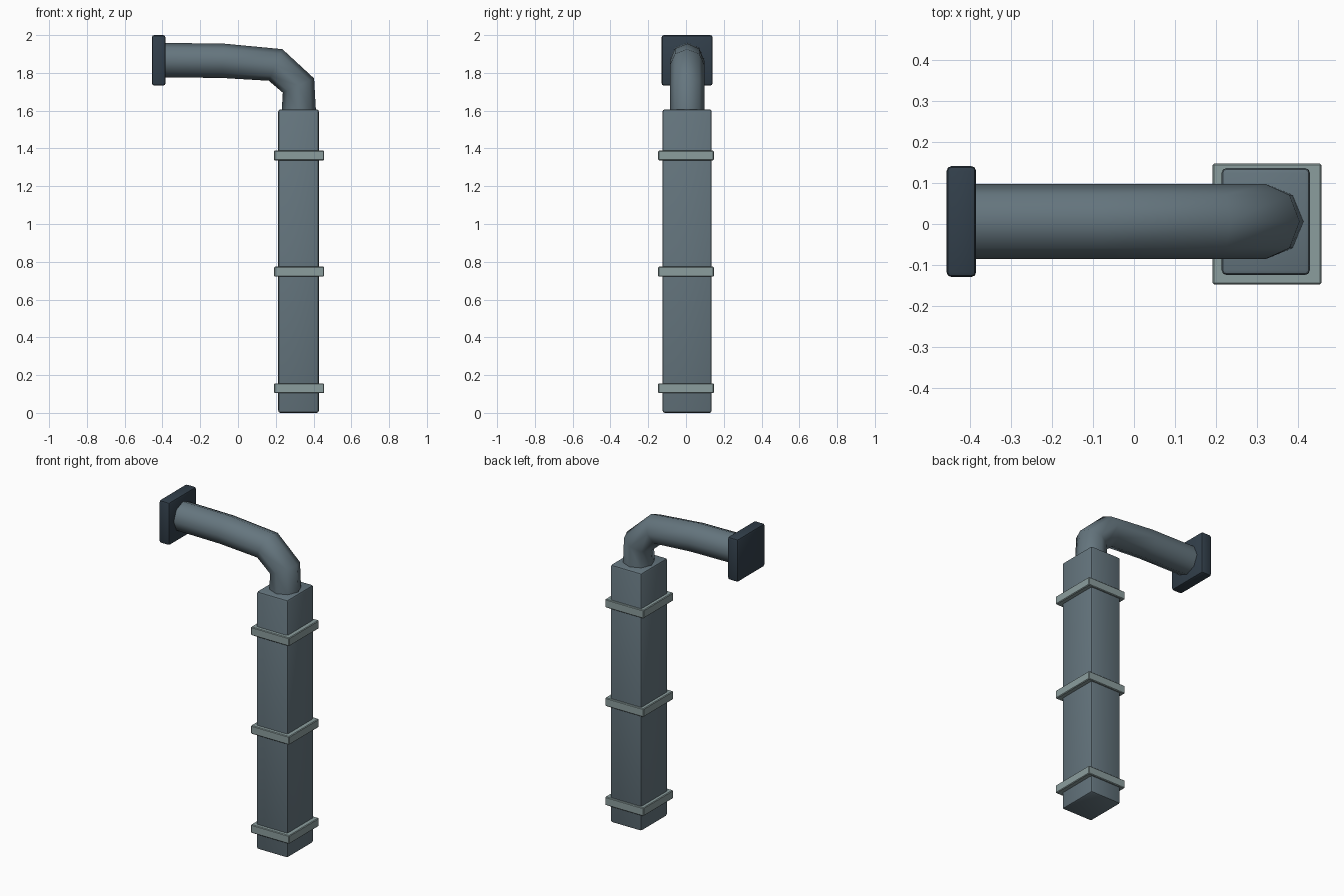
import bpy, bmesh, math
from mathutils import Vector

if "Cube" in bpy.data.objects:
    bpy.data.objects.remove(bpy.data.objects["Cube"])


def material(name, rgb):
    m = bpy.data.materials.new(name)
    m.diffuse_color = (*rgb, 1)
    m.use_nodes = True
    m.node_tree.nodes["Principled BSDF"].inputs["Base Color"].default_value = m.diffuse_color
    return m


BODY = material("slate", (0.13, 0.18, 0.21))
BAND = material("pale_grey", (0.26, 0.34, 0.34))
DARK = material("dark_slate", (0.032, 0.05, 0.07))
PY = 0.006  # y centre of the pipe and its fittings


def finish(name, bm, mat, angle):
    mesh = bpy.data.meshes.new(name)
    bm.to_mesh(mesh)
    bm.free()
    mesh.materials.append(mat)
    ob = bpy.data.objects.new(name, mesh)
    bpy.context.collection.objects.link(ob)
    bpy.context.view_layer.objects.active = ob
    bpy.ops.object.select_all(action='DESELECT')
    ob.select_set(True)
    bpy.ops.object.shade_smooth_by_angle(angle=math.radians(angle))
    return ob


def box(name, lo, hi, bevel, segments, mat):
    bm = bmesh.new()
    bmesh.ops.create_cube(bm, size=1)
    lo, hi = Vector(lo), Vector(hi)
    bmesh.ops.scale(bm, vec=hi - lo, verts=bm.verts)
    bmesh.ops.translate(bm, vec=(lo + hi) / 2, verts=bm.verts)
    bmesh.ops.bevel(bm, geom=bm.edges[:], offset=bevel, segments=segments,
                    profile=0.5, affect='EDGES')
    return finish(name, bm, mat, 35)


def tube(name, path, radius, sides, mat):
    bm = bmesh.new()
    pts = [Vector((x, PY, z)) for x, z in path]
    across = Vector((0, 1, 0))
    rings = []
    for i, p in enumerate(pts):
        d = Vector()
        if i > 0:
            d += (p - pts[i - 1]).normalized()
        if i < len(pts) - 1:
            d += (pts[i + 1] - p).normalized()
        up = d.normalized().cross(across)
        rings.append([bm.verts.new(p + radius * (math.cos(a) * up + math.sin(a) * across))
                      for a in (k * math.tau / sides for k in range(sides))])
    for r, s in zip(rings, rings[1:]):
        for k in range(sides):
            j = (k + 1) % sides
            bm.faces.new((r[k], r[j], s[j], s[k]))
    bm.faces.new(rings[0])
    bm.faces.new(rings[-1])
    bmesh.ops.recalc_face_normals(bm, faces=bm.faces)
    return finish(name, bm, mat, 60)


# Square downpipe
box("downpipe", (0.213, PY - 0.13, 0), (0.428, PY + 0.13, 1.607), 0.012, 2, BODY)

# Clamp bands
for i, z in enumerate((0.13, 0.748, 1.363)):
    box(f"clamp_band_{i + 1}", (0.191, -0.147, z - 0.026), (0.456, 0.147, z + 0.026),
        0.004, 1, BAND)

# Octagonal elbow pipe
tube("elbow_pipe", [(-0.42, 1.868), (-0.08, 1.864), (0.199, 1.842),
                    (0.32, 1.733), (0.322, 1.59)], 0.091, 8, BODY)

# Wall flange
box("wall_flange", (-0.456, PY - 0.135, 1.733), (-0.384, PY + 0.135, 2.0), 0.012, 2, DARK)
